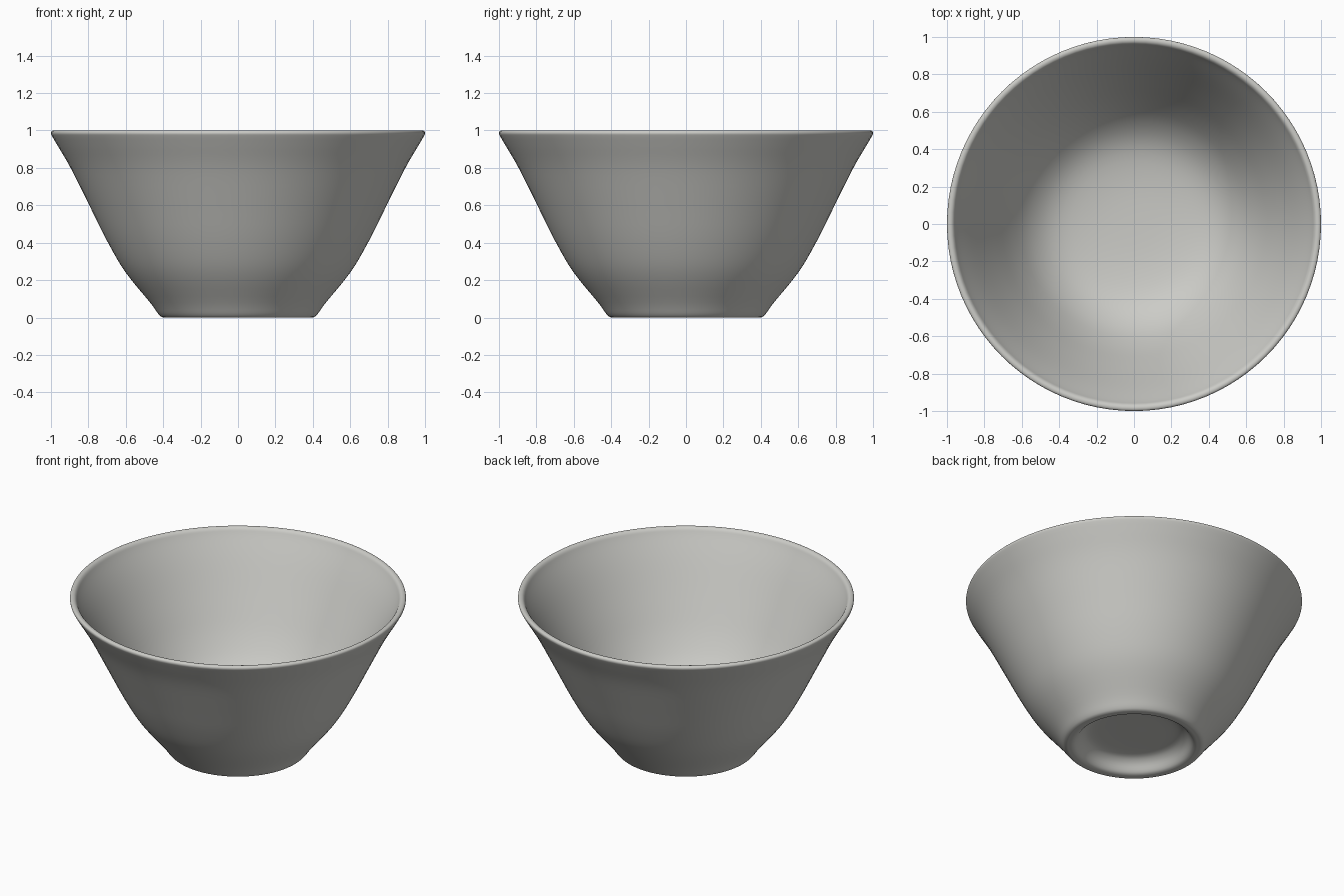
import bpy, bmesh
from math import tau
from mathutils import Vector

default = bpy.data.objects.get("Cube")
if default:
    bpy.data.objects.remove(default, do_unlink=True)

SEGMENTS = 96
STEPS = 4


def smooth_profile(points, steps):
    """Pass a Catmull-Rom curve through (radius, height) points."""
    pts = [Vector((r, 0, z)) for r, z in points]
    # Mirror the ends across the axis so the curve meets it flat
    flip = lambda v: Vector((-v.x, 0, v.z))
    pts = [flip(pts[1])] + pts + [flip(pts[-2])]
    curve = []
    for a, b, c, d in zip(pts, pts[1:], pts[2:], pts[3:]):
        for i in range(steps):
            t = i / steps
            curve.append(0.5 * (2 * b + (c - a) * t
                                + (2 * a - 5 * b + 4 * c - d) * t ** 2
                                + (3 * b - a - 3 * c + d) * t ** 3))
    curve.append(pts[-2])
    return curve


def lathe(name, points, material):
    bm = bmesh.new()
    verts = [bm.verts.new(p) for p in smooth_profile(points, STEPS)]
    edges = [bm.edges.new(pair) for pair in zip(verts, verts[1:])]
    bmesh.ops.spin(bm, geom=verts + edges, cent=(0, 0, 0), axis=(0, 0, 1),
                   angle=tau, steps=SEGMENTS, use_merge=False)
    bmesh.ops.remove_doubles(bm, verts=bm.verts, dist=0.0001)
    bmesh.ops.recalc_face_normals(bm, faces=bm.faces)
    for face in bm.faces:
        face.smooth = True
    mesh = bpy.data.meshes.new(name)
    bm.to_mesh(mesh)
    bm.free()
    mesh.materials.append(material)
    obj = bpy.data.objects.new(name, mesh)
    bpy.context.collection.objects.link(obj)
    return obj


# Warm grey glaze
glaze = bpy.data.materials.new("warm_grey")
glaze.use_nodes = True
colour = (0.6, 0.6, 0.57, 1)
glaze.diffuse_color = colour
glaze.node_tree.nodes["Principled BSDF"].inputs["Base Color"].default_value = colour

# Closed section: hollow underside, foot ring, outer wall, lip, inner wall, floor
recess = [(0, 0.09), (0.15, 0.09), (0.26, 0.085), (0.31, 0.06), (0.345, 0.015)]
foot = [(0.365, 0.002), (0.385, 0), (0.405, 0.002), (0.425, 0.018)]
outer_wall = [(0.47, 0.08), (0.6, 0.24), (0.695, 0.4), (0.795, 0.6),
              (0.895, 0.8), (0.965, 0.92), (0.993, 0.968)]
lip = [(1.0, 0.985), (0.995, 0.997), (0.98, 1.0), (0.964, 0.99)]
inner_wall = [(0.945, 0.955), (0.875, 0.83), (0.76, 0.61), (0.655, 0.42),
              (0.55, 0.28), (0.42, 0.19), (0.24, 0.15), (0, 0.14)]
lathe("bowl", recess + foot + outer_wall + lip + inner_wall, glaze)
